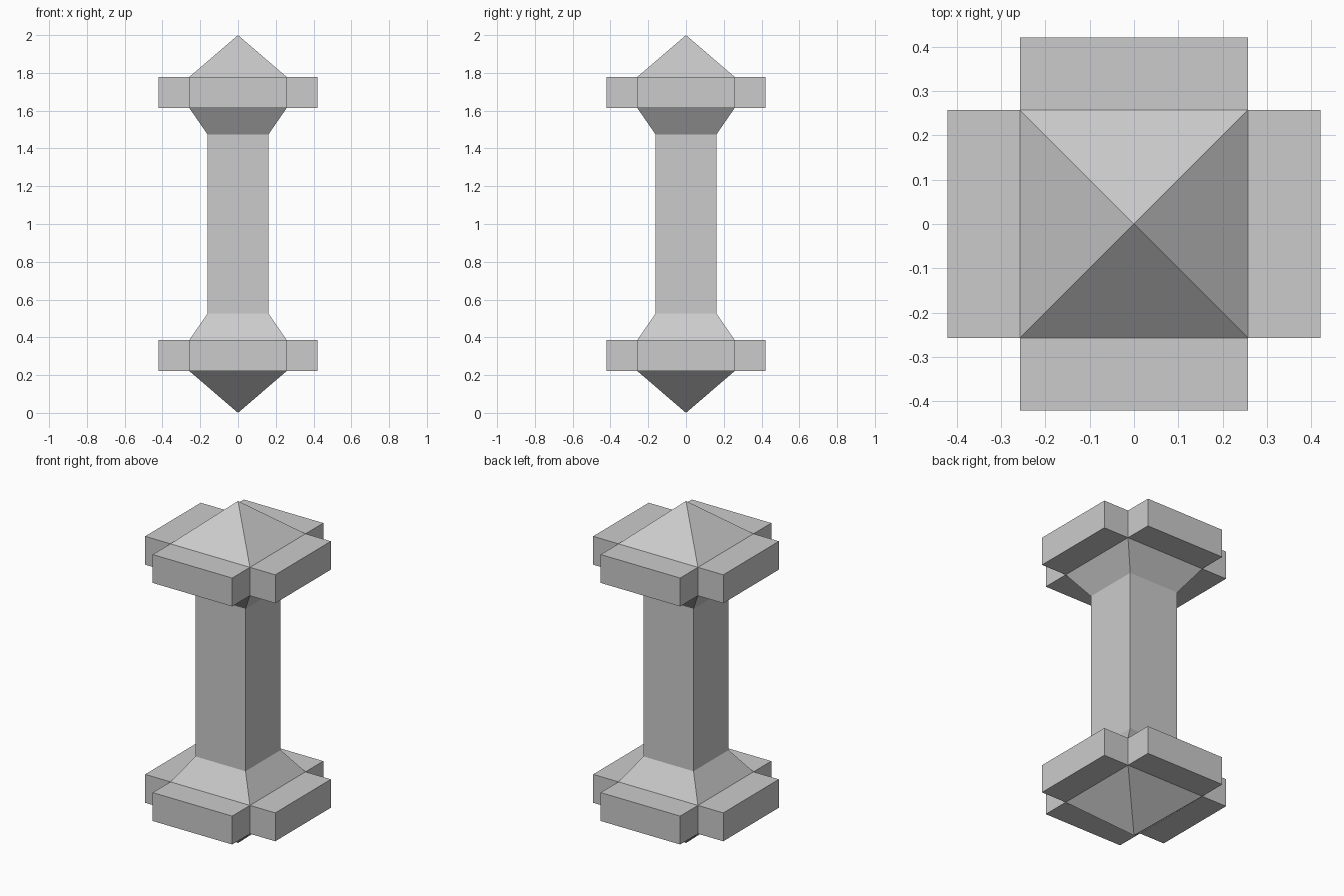
import bpy, bmesh

if "Cube" in bpy.data.objects:
    bpy.data.objects.remove(bpy.data.objects["Cube"], do_unlink=True)

HEIGHT = 2.0
SHAFT, BLOCK, ARM = 0.162, 0.257, 0.421   # half widths
Z_BLOCK, Z_COLLAR, Z_SHAFT = 0.221, 0.387, 0.525

stone = bpy.data.materials.new("grey stone")
stone.use_nodes = True
colour = (0.6, 0.6, 0.6, 1.0)
stone.diffuse_color = colour
stone.node_tree.nodes["Principled BSDF"].inputs["Base Color"].default_value = colour


def square_ring(bm, half, z):
    if half == 0:
        return [bm.verts.new((0, 0, z))] * 4
    corners = ((-1, -1), (1, -1), (1, 1), (-1, 1))
    return [bm.verts.new((half * x, half * y, z)) for x, y in corners]


def square_section(name, low, high, arm_length=0):
    """Four walls between two (half width, height) rings, optionally pushed out into arms."""
    bm = bmesh.new()
    a, b = square_ring(bm, *low), square_ring(bm, *high)
    for i in range(4):
        j = (i + 1) % 4
        bm.faces.new(list(dict.fromkeys((a[i], a[j], b[j], b[i]))))
    bm.normal_update()
    if arm_length:
        ends = bmesh.ops.extrude_discrete_faces(bm, faces=bm.faces[:])["faces"]
        for face in ends:
            bmesh.ops.translate(bm, verts=face.verts[:], vec=face.normal * arm_length)
    bm.normal_update()
    mesh = bpy.data.meshes.new(name)
    bm.to_mesh(mesh)
    bm.free()
    mesh.materials.append(stone)
    bpy.context.collection.objects.link(bpy.data.objects.new(name, mesh))


# Central square shaft
square_section("shaft", (SHAFT, Z_SHAFT), (SHAFT, HEIGHT - Z_SHAFT))

# Matching ends: pyramid point, cross-shaped block and tapered collar
end_parts = (
    ("point", (0, 0), (BLOCK, Z_BLOCK), 0),
    ("cross_block", (BLOCK, Z_BLOCK), (BLOCK, Z_COLLAR), ARM - BLOCK),
    ("collar", (BLOCK, Z_COLLAR), (SHAFT, Z_SHAFT), 0),
)
for part, low, high, arm in end_parts:
    square_section("lower_" + part, low, high, arm)
    flipped = [(half, HEIGHT - z) for half, z in (high, low)]
    square_section("upper_" + part, *flipped, arm)
